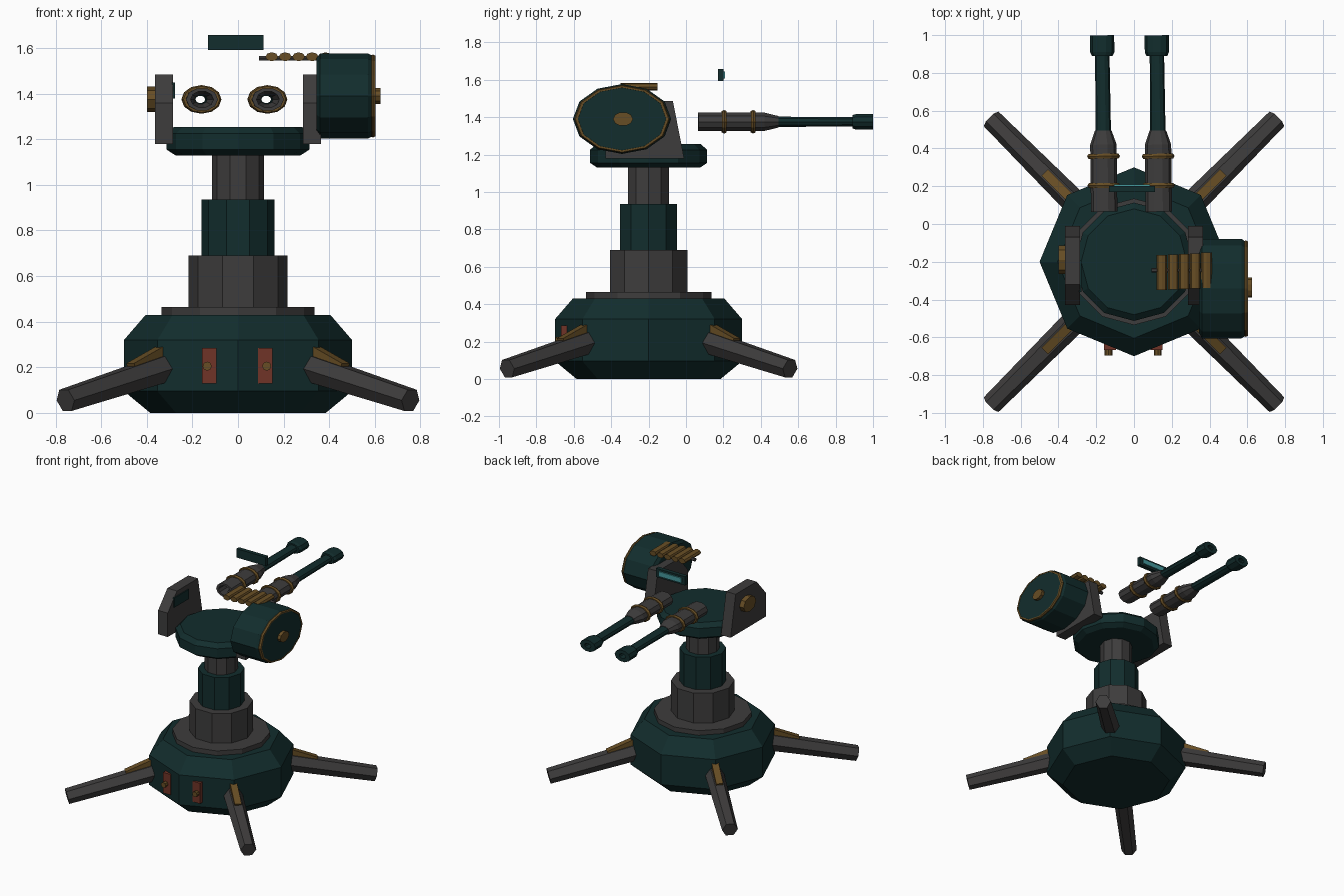
import bpy, bmesh, math
from mathutils import Vector

if "Cube" in bpy.data.objects:
    bpy.data.objects.remove(bpy.data.objects["Cube"])


def material(name, rgb):
    m = bpy.data.materials.new(name)
    m.diffuse_color = (*rgb, 1)
    m.use_nodes = True
    m.node_tree.nodes["Principled BSDF"].inputs["Base Color"].default_value = m.diffuse_color
    return m


GREEN = material("dark green", (0.006, 0.026, 0.026))
GREY = material("gunmetal grey", (0.048, 0.046, 0.046))
BRASS = material("aged brass", (0.135, 0.075, 0.018))
RED = material("rust red", (0.16, 0.034, 0.02))
TEAL = material("screen teal", (0.06, 0.32, 0.34))
X, Y, Z = (1, 0, 0), (0, 1, 0), (0, 0, 1)
CY = -0.2  # y of the stand's axis


def finish(name, bm, mat):
    bmesh.ops.recalc_face_normals(bm, faces=bm.faces)
    me = bpy.data.meshes.new(name)
    bm.to_mesh(me)
    bm.free()
    me.materials.append(mat)
    ob = bpy.data.objects.new(name, me)
    bpy.context.collection.objects.link(ob)
    return ob


def lathe(name, mat, origin, axis, profile, n, squash=1, ring=False, phase=0):
    """Sweep (radius, distance) points round an axis; ring joins last to first."""
    o, a = Vector(origin), Vector(axis).normalized()
    side = Vector(X) if abs(a.z) > 0.99 else a.cross(Vector(Z)).normalized()
    up = side.cross(a).normalized()
    bm = bmesh.new()
    loops = []
    for r, t in profile:
        loop = []
        for i in range(n):
            ang = phase + 2 * math.pi * i / n
            loop.append(bm.verts.new(o + a * t + side * r * math.cos(ang)
                                     + up * r * squash * math.sin(ang)))
        loops.append(loop)
    pairs = list(zip(loops, loops[1:]))
    if ring:
        pairs.append((loops[-1], loops[0]))
    else:
        bm.faces.new(loops[0])
        bm.faces.new(loops[-1])
    for p, q in pairs:
        for i in range(n):
            j = (i + 1) % n
            bm.faces.new((p[i], p[j], q[j], q[i]))
    return finish(name, bm, mat)


def rod(name, mat, p, q, r1, r2, n, squash=1, phase=0):
    d = Vector(q) - Vector(p)
    return lathe(name, mat, p, d, [(r1, 0), (r2, d.length)], n, squash, phase=phase)


def band(name, mat, origin, axis, r, minor, n, squash):
    pts = [(r + minor * math.cos(k * math.pi / 3), minor * math.sin(k * math.pi / 3))
           for k in range(6)]
    return lathe(name, mat, origin, axis, pts, n, squash, ring=True)


def box(name, mat, lo, hi):
    bm = bmesh.new()
    bmesh.ops.create_cube(bm, size=1)
    for v in bm.verts:
        v.co = [lo[k] + (hi[k] - lo[k]) * (v.co[k] + 0.5) for k in range(3)]
    return finish(name, bm, mat)


def plate(name, mat, outline, x0, x1):
    """Extrude a (y, z) outline between two x positions."""
    bm = bmesh.new()
    a = [bm.verts.new((x0, y, z)) for y, z in outline]
    b = [bm.verts.new((x1, y, z)) for y, z in outline]
    bm.faces.new(a)
    bm.faces.new(b)
    for i in range(len(a)):
        j = (i + 1) % len(a)
        bm.faces.new((a[i], a[j], b[j], b[i]))
    return finish(name, bm, mat)


# Base, stacked column and turntable
C = (0, CY, 0)
lathe("base", GREEN, C, Z, [(0.385, 0), (0.5, 0.095), (0.5, 0.32), (0.405, 0.43)], 8)
lathe("base_flange", GREY, C, Z, [(0.335, 0.42), (0.335, 0.465)], 12)
lathe("column_lower", GREY, C, Z, [(0.218, 0.46), (0.218, 0.69)], 10)
lathe("column_middle", GREEN, C, Z, [(0.16, 0.68), (0.16, 0.935)], 10)
lathe("column_upper", GREY, C, Z, [(0.115, 0.93), (0.115, 1.14)], 10)
lathe("turntable", GREEN, C, Z,
      [(0.275, 1.13), (0.313, 1.155), (0.313, 1.225), (0.28, 1.255)], 12)

# Four splayed legs, each with a brace on top
for sx in (-1, 1):
    for sy in (-1, 1):
        def at(d, z):
            return (sx * d * 0.7071, CY + sy * d * 0.7071, z)
        rod("leg", GREY, at(0.42, 0.205), at(1.07, 0.055), 0.067, 0.055, 6)
        rod("leg_brace", BRASS, at(0.45, 0.28), at(0.66, 0.195), 0.034, 0.034, 4,
            phase=math.pi / 4)

# Red hatches with brass knobs on the front of the base
for x in (-0.126, 0.119):
    box("hatch", RED, (x - 0.032, -0.668, 0.13), (x + 0.032, -0.6, 0.285))
for x in (-0.135, 0.126):
    rod("hatch_knob", BRASS, (x, -0.64, 0.205), (x, -0.697, 0.205), 0.02, 0.02, 8)

# Side brackets
outline = [(-0.43, 1.18), (-0.01, 1.18), (-0.07, 1.485), (-0.32, 1.485), (-0.43, 1.36)]
for s, name in ((-1, "left_bracket"), (1, "right_bracket")):
    plate(name, GREY, outline, s * 0.285, s * 0.365)
rod("left_pivot", BRASS, (-0.36, -0.19, 1.375), (-0.4, -0.19, 1.375), 0.075, 0.075, 8, 0.75)
box("bracket_panel", GREEN, (-0.29, -0.36, 1.378), (-0.277, -0.19, 1.45))

# Twin guns: hollow receiver, barrel and muzzle on a common axis
AX = (-0.012, 1, 0)
for x in (-0.157, 0.132):
    o = (x, 0, 1.375)
    lathe("receiver", GREY, o, AX,
          [(0.07, 0.065), (0.07, 0.42), (0.044, 0.495), (0.024, 0.495),
           (0.05, 0.40), (0.05, 0.065)], 10, 0.73, ring=True)
    lathe("barrel", GREEN, o, AX,
          [(0.041, 0.48), (0.038, 0.91), (0.024, 0.91), (0.024, 0.48)], 10, 0.7, ring=True)
    lathe("muzzle", GREEN, o, AX,
          [(0.055, 0.89), (0.064, 0.91), (0.064, 0.999), (0.026, 0.999), (0.026, 0.89)],
          10, 0.68, ring=True)
    for y in (0.204, 0.359):
        band("receiver_band", BRASS, (x - 0.012 * y, y, 1.375), AX, 0.072, 0.015, 12, 0.72)

# Sight display
box("sight_frame", GREEN, (-0.132, 0.17, 1.592), (0.112, 0.2, 1.658))
box("sight_screen", TEAL, (-0.105, 0.2, 1.607), (0.085, 0.209, 1.643))

# Ammunition drum with rim and hub
D = (0.345, -0.342, 1.39)
lathe("ammo_drum", GREEN, D, X,
      [(0.235, 0), (0.263, 0.015), (0.263, 0.225), (0.24, 0.257)], 12, 0.71)
band("drum_rim", BRASS, (0.592, D[1], D[2]), X, 0.243, 0.013, 12, 0.71)
rod("drum_hub", BRASS, (0.59, D[1] + 0.005, D[2]), (0.626, D[1] + 0.005, D[2]),
    0.053, 0.053, 10, 0.71)

# Ammunition belt feeding from the drum
for i in range(5):
    x = 0.148 + 0.059 * i
    y = -0.257 + 0.003 * i
    rod("belt_round", BRASS, (x, y - 0.093, 1.562), (x, y + 0.093, 1.562),
        0.028, 0.028, 8, 0.7)
rod("belt_link", GREY, (0.092, -0.245, 1.556), (0.4, -0.245, 1.556), 0.012, 0.012, 6)
